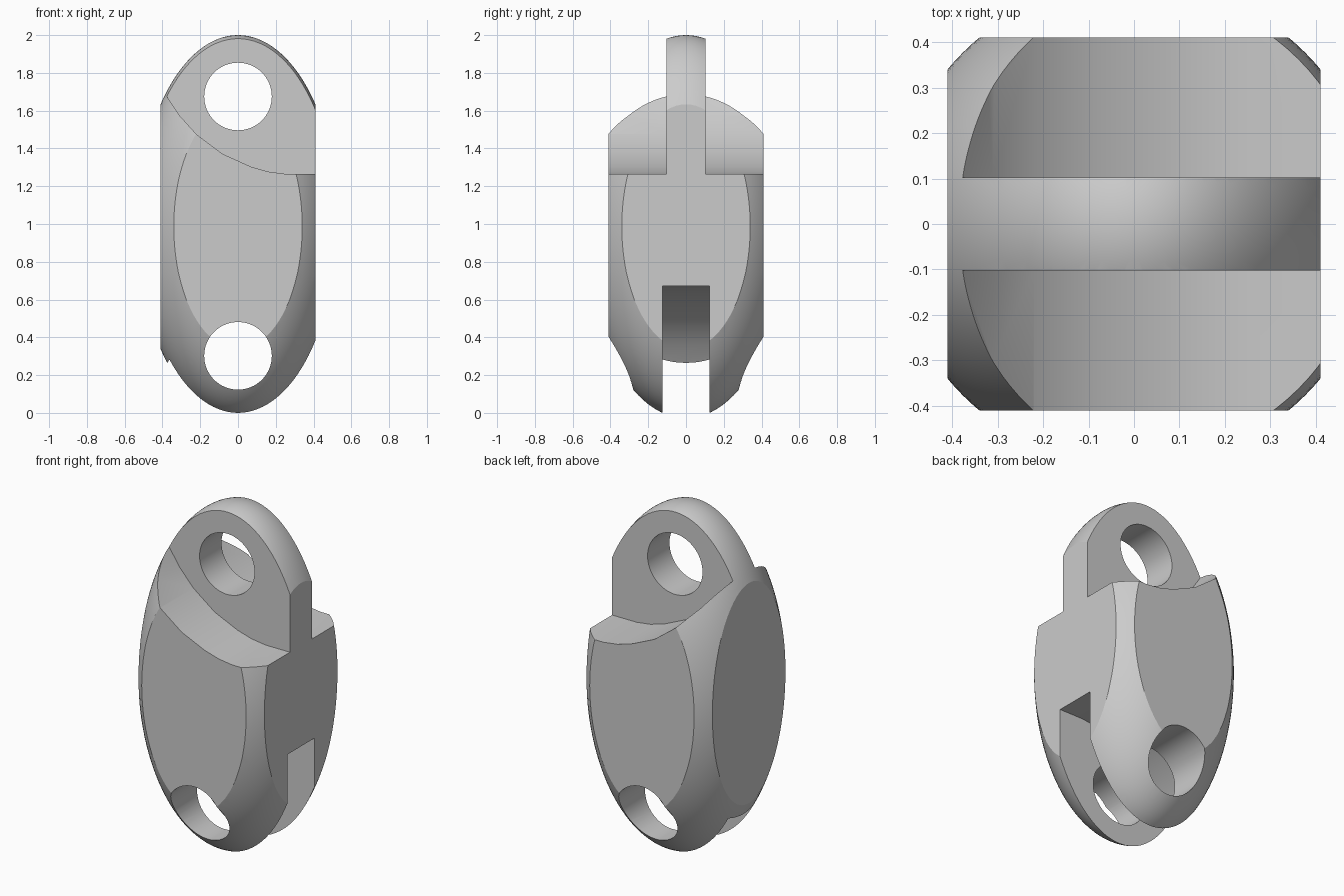
import bpy, bmesh, math

if "Cube" in bpy.data.objects:
    bpy.data.objects.remove(bpy.data.objects["Cube"])

RX, RZ, CZ = 0.533, 1.014, 0.986   # ellipsoid radii and centre height
HALF = 0.41                        # flat sides
STEP = [(0.6, 1.265), (0.25, 1.265), (0.16, 1.277), (0.07, 1.303), (-0.08, 1.37),
        (-0.22, 1.475), (-0.31, 1.575), (-0.38, 1.68), (-0.5, 1.88)]


def mesh_object(name, bm):
    bmesh.ops.recalc_face_normals(bm, faces=bm.faces)
    mesh = bpy.data.meshes.new(name)
    bm.to_mesh(mesh)
    bm.free()
    ob = bpy.data.objects.new(name, mesh)
    bpy.context.collection.objects.link(ob)
    return ob


def prism(name, profile, y0, y1):
    """Extrude an x-z profile from y0 to y1."""
    bm = bmesh.new()
    face = bm.faces.new([bm.verts.new((x, y0, z)) for x, z in profile])
    new = bmesh.ops.extrude_face_region(bm, geom=[face])["geom"]
    verts = [g for g in new if isinstance(g, bmesh.types.BMVert)]
    bmesh.ops.translate(bm, verts=verts, vec=(0, y1 - y0, 0))
    return mesh_object(name, bm)


def circle(cx, cz, r, n=64):
    return [(cx + r * math.cos(2 * math.pi * i / n),
             cz + r * math.sin(2 * math.pi * i / n)) for i in range(n)]


def boolean(target, cutter, operation):
    cutter.hide_render = True
    mod = target.modifiers.new(cutter.name, "BOOLEAN")
    mod.operation, mod.object, mod.solver = operation, cutter, "EXACT"
    bpy.context.view_layer.objects.active = target
    bpy.ops.object.modifier_apply(modifier=mod.name)
    bpy.data.objects.remove(cutter)


# Ellipsoid body
bm = bmesh.new()
bmesh.ops.create_uvsphere(bm, u_segments=96, v_segments=64, radius=1)
bmesh.ops.scale(bm, verts=bm.verts, vec=(RX, RX, RZ))
bmesh.ops.translate(bm, verts=bm.verts, vec=(0, 0, CZ))
link = mesh_object("chain_link", bm)

# Four flat sides
side_box = prism("side_box", [(-HALF, -1), (HALF, -1), (HALF, 3), (-HALF, 3)], -HALF, HALF)
boolean(link, side_box, "INTERSECT")

# Shoulders either side of the upper tongue
for s in (-1, 1):
    shoulder = prism("shoulder_cut", STEP + [(-0.5, 2.5), (0.6, 2.5)], s * 0.102, s * 0.8)
    boolean(link, shoulder, "DIFFERENCE")

# Lower slot that takes the next link's tongue
slot = [(x, 1.937 - z) for x, z in STEP] + [(-0.5, -0.5), (0.6, -0.5)]
boolean(link, prism("slot_cut", slot, -0.125, 0.125), "DIFFERENCE")

# Pin holes
for z in (1.675, 0.302):
    boolean(link, prism("pin_hole_cut", circle(0, z, 0.179), -0.9, 0.9), "DIFFERENCE")

bpy.ops.object.select_all(action="DESELECT")
link.select_set(True)
bpy.context.view_layer.objects.active = link
bpy.ops.object.shade_smooth_by_angle(angle=math.radians(20))
